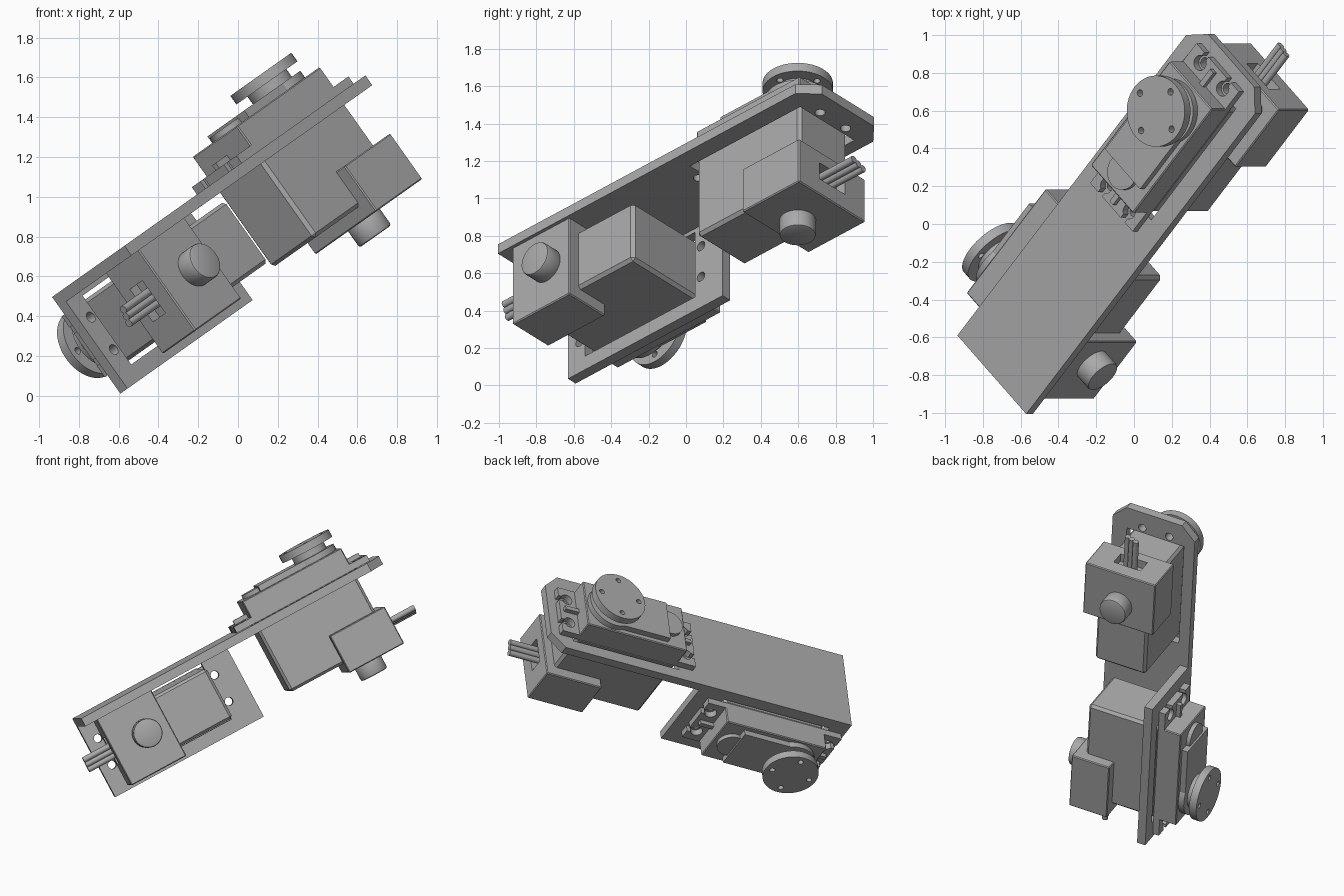
import bpy, bmesh, math
from mathutils import Matrix, Vector

if "Cube" in bpy.data.objects:
    bpy.data.objects.remove(bpy.data.objects["Cube"])

grey = bpy.data.materials.new("plain grey")
grey.use_nodes = True
COLOUR = (0.4, 0.4, 0.4, 1)
grey.diffuse_color = COLOUR
grey.node_tree.nodes["Principled BSDF"].inputs["Base Color"].default_value = COLOUR

# Assembly axes: along the arm, across it, and out of its top face
tilt, turn = math.atan(math.sqrt(0.5)), math.radians(47)
slope = Vector((math.cos(tilt), 0, math.sin(tilt)))
back = Vector((0, 1, 0))
along = slope * math.cos(turn) + back * math.sin(turn)
across = back * math.cos(turn) - slope * math.sin(turn)
out = along.cross(across)
corner = Vector((-0.935, -0.59, 0.496))
parts = []


def frame(a, b, c, origin):
    m = Matrix((a, b, c)).transposed().to_4x4()
    m.translation = origin
    return m


def finish(name, bm, m, bevel=0, segments=1, cutters=()):
    """Turn a bmesh into a placed part, with bevel and cuts applied."""
    bmesh.ops.recalc_face_normals(bm, faces=bm.faces)
    mesh = bpy.data.meshes.new(name)
    bm.to_mesh(mesh)
    bm.free()
    ob = bpy.data.objects.new(name, mesh)
    bpy.context.collection.objects.link(ob)
    ob.matrix_world = m
    mesh.materials.append(grey)
    if bevel:
        mod = ob.modifiers.new("edge", 'BEVEL')
        mod.width, mod.segments = bevel, segments
    for cutter in cutters:
        mod = ob.modifiers.new("cut", 'BOOLEAN')
        mod.operation, mod.solver, mod.object = 'DIFFERENCE', 'EXACT', cutter
    if ob.modifiers:
        bpy.context.view_layer.update()
        done = bpy.data.meshes.new_from_object(
            ob.evaluated_get(bpy.context.evaluated_depsgraph_get()))
        ob.modifiers.clear()
        ob.data = done
        bpy.data.meshes.remove(mesh)
    for cutter in cutters:
        if cutter in parts:
            parts.remove(cutter)
        bpy.data.objects.remove(cutter)
    parts.append(ob)
    return ob


def prism(name, m, outline, low, high, **kw):
    bm = bmesh.new()
    face = bm.faces.new([bm.verts.new((x, y, low)) for x, y in outline])
    new = bmesh.ops.extrude_face_region(bm, geom=[face])["geom"]
    bmesh.ops.translate(bm, vec=(0, 0, high - low),
                        verts=[v for v in new if isinstance(v, bmesh.types.BMVert)])
    return finish(name, bm, m, **kw)


def box(name, m, a, b, c, **kw):
    return prism(name, m, [(a[0], b[0]), (a[1], b[0]), (a[1], b[1]), (a[0], b[1])], *c, **kw)


def disc(name, m, a, b, radius, low, high, sides=40, **kw):
    ring = [(a + radius * math.cos(2 * math.pi * i / sides),
             b + radius * math.sin(2 * math.pi * i / sides)) for i in range(sides)]
    return prism(name, m, ring, low, high, **kw)


EARS = [(a, s * 0.1) for a in (0.256, -0.632) for s in (-1, 1)]


def mount_cuts(m):
    """Body opening and four screw holes, for a mounting plate."""
    cuts = [box("opening", m, (-0.59, 0.215), (-0.212, 0.212), (-0.1, 0.03))]
    cuts += [disc("screw_hole", m, a, b, 0.028, -0.1, 0.03, 20) for a, b in EARS]
    return cuts


def servo(tag, m):
    half = 0.188
    # Case below and above the plate
    box(tag + "_body", m, (-0.565, half), (-half, half), (-0.52, 0.01), bevel=0.018)
    box(tag + "_gear_case", m, (-0.565, half), (-half, half), (0.01, 0.167), bevel=0.006)
    # Mounting ears with open screw slots
    cuts = []
    for a, b in EARS:
        end = (a, a + 0.1) if a > 0 else (a - 0.1, a)
        cuts.append(disc("slot_round", m, a, b, 0.04, -0.05, 0.1, 24))
        cuts.append(box("slot_mouth", m, end, (b - 0.018, b + 0.018), (-0.04, 0.09)))
    box(tag + "_ears", m, (-0.695, 0.316), (-half, half), (0, 0.045), cutters=cuts)
    for side, a in (("front", (0.18, 0.29)), ("rear", (-0.665, -0.56))):
        box(f"{tag}_{side}_rib", m, a, (-0.015, 0.015), (0.04, 0.075))
    # Raised cover, idler lobe and output boss
    box(tag + "_cover", m, (-0.42, 0), (-0.155, 0.155), (0.16, 0.208))
    disc(tag + "_cover_lobe", m, -0.44, 0, 0.095, 0.16, 0.195)
    disc(tag + "_output_base", m, 0, 0, 0.172, 0.16, 0.208, 48)
    disc(tag + "_output_boss", m, 0, 0, 0.12, 0.2, 0.26)
    # Horn with four screw holes
    holes = [disc("horn_hole", m, 0.14 * math.cos(t), 0.14 * math.sin(t), 0.018, 0.2, 0.4, 16)
             for t in (0, math.pi / 2, math.pi, -math.pi / 2)]
    disc(tag + "_horn", m, 0, 0, half, 0.255, 0.308, 64, cutters=holes)
    # Rear holder wrapped round the case, with a cable window
    window = box("window", m, (0.19, 0.4), (-0.1, 0.1), (-0.49, -0.385))
    box(tag + "_rear_holder", m, (-0.164, 0.252), (-0.26, 0.26), (-0.59, -0.31),
        bevel=0.006, cutters=[window])
    disc(tag + "_pivot", m, 0, 0, 0.098, -0.69, -0.58, 48, bevel=0.012, segments=2)
    # Three cables leaving the window
    lead = m @ Matrix.Rotation(math.pi / 2, 4, 'Y')
    for i in (-1, 0, 1):
        disc(f"{tag}_cable_{i + 2}", lead, 0.435 + 0.012 * i, 0.036 * i, 0.02, 0.17, 0.445, 16)


upper = frame(along, across, out, corner + along * 1.894 - across * 0.29)
lower = frame(-along, out, across, corner + along * 0.34 - out * 0.295)
plate = frame(along, across, out, corner)

# Arm plate with clipped far corners
L, W, C, T = 2.275, 0.61, 0.1, 0.06
prism("arm_plate", plate,
      [(0, 0), (0, -W), (L - C, -W), (L, C - W), (L, -C), (L - C, 0)],
      -T, 0, cutters=mount_cuts(upper))
# Side plate hanging from one edge of the arm
side = frame(along, out, along.cross(out), corner)
box("side_plate", side, (0, 1.13), (-0.595, -0.001), (0, T), cutters=mount_cuts(lower))

servo("upper_servo", upper)
servo("lower_servo", lower)

# Shade curved walls smooth, keep edges sharp
for ob in bpy.context.selected_objects:
    ob.select_set(False)
for ob in parts:
    ob.select_set(True)
bpy.context.view_layer.objects.active = parts[0]
bpy.ops.object.shade_smooth_by_angle(angle=math.radians(30))
